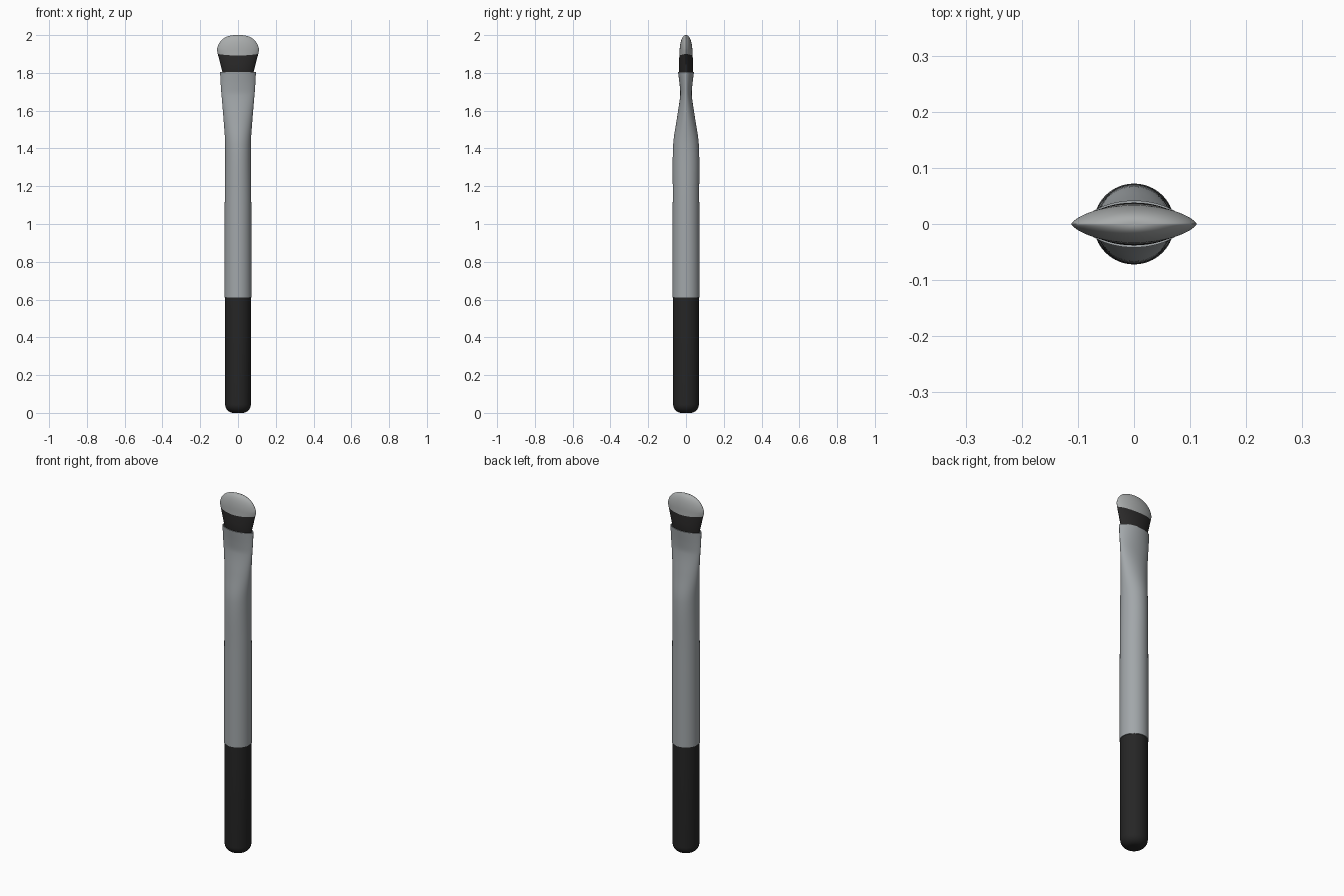
import bpy, bmesh, math

if "Cube" in bpy.data.objects:
    bpy.data.objects.remove(bpy.data.objects["Cube"])

SIDES = 64


def material(name, rgb):
    m = bpy.data.materials.new(name)
    m.diffuse_color = (*rgb, 1)
    m.use_nodes = True
    m.node_tree.nodes["Principled BSDF"].inputs["Base Color"].default_value = m.diffuse_color
    return m


black = material("handle black", (0.019, 0.019, 0.019))
metal = material("satin metal", (0.36, 0.385, 0.40))
dark_hair = material("dark bristle", (0.023, 0.022, 0.022))
pale_hair = material("pale bristle", (0.40, 0.415, 0.415))


def loft(name, sections, mats, mat_rule=lambda ring: 0, caps=True):
    """Skin rings of (z, half width, half depth, end sharpness, edge lift)."""
    bm = bmesh.new()
    rings = []
    for z, a, b, p, lift in sections:
        ring = []
        for i in range(SIDES):
            t = 2 * math.pi * i / SIDES
            c, s = math.cos(t), math.sin(t)
            y = b * math.copysign(abs(s) ** p, s)
            ring.append(bm.verts.new((a * c, y, z + lift * c * c)))
        rings.append(ring)
    for k in range(len(rings) - 1):
        for i in range(SIDES):
            j = (i + 1) % SIDES
            f = bm.faces.new((rings[k][i], rings[k][j], rings[k + 1][j], rings[k + 1][i]))
            f.material_index = mat_rule(k)
    if caps:
        bm.faces.new(rings[0][::-1])
        top = bm.faces.new(rings[-1])
        top.material_index = mat_rule(len(rings) - 2)
    bmesh.ops.recalc_face_normals(bm, faces=bm.faces)
    me = bpy.data.meshes.new(name)
    bm.to_mesh(me)
    bm.free()
    for m in mats:
        me.materials.append(m)
    ob = bpy.data.objects.new(name, me)
    bpy.context.collection.objects.link(ob)
    bpy.ops.object.select_all(action="DESELECT")
    ob.select_set(True)
    bpy.context.view_layer.objects.active = ob
    bpy.ops.object.shade_smooth_by_angle(angle=math.radians(40))
    return ob


def smooth_sections(keys, steps=6):
    """Catmull-Rom style resampling of the key sections."""
    out = []
    for k in range(len(keys) - 1):
        p0, p1, p2 = keys[max(k - 1, 0)], keys[k], keys[k + 1]
        p3 = keys[min(k + 2, len(keys) - 1)]
        h = p2[0] - p1[0]
        for n in range(steps):
            t = n / steps
            row = [p1[0] + h * t]
            for c in range(1, 5):
                m1 = (p2[c] - p0[c]) / (p2[0] - p0[0]) * h
                m2 = (p3[c] - p1[c]) / (p3[0] - p1[0]) * h
                row.append((2*t**3 - 3*t*t + 1) * p1[c] + (t**3 - 2*t*t + t) * m1
                           + (3*t*t - 2*t**3) * p2[c] + (t**3 - t*t) * m2)
            out.append(tuple(row))
    return out + [keys[-1]]


# Handle with a rounded butt end
R, fillet = 0.068, 0.045
butt = []
for i in range(9):
    t = math.pi / 2 * i / 8
    r = R - fillet + fillet * math.sin(t)
    butt.append((fillet * (1 - math.cos(t)), r, r, 1, 0))
loft("handle", butt + [(0.64, R, R, 1, 0)], [black])

# Metal ferrule: round tube pinched to a flat lens-shaped mouth, with inner lips
tube = smooth_sections([
    (0.61, 0.072, 0.072, 1, 0),
    (1.15, 0.070, 0.070, 1, 0),
    (1.42, 0.068, 0.068, 1, 0),
    (1.56, 0.077, 0.048, 1.05, 0),
    (1.68, 0.087, 0.031, 1.15, 0),
    (1.73, 0.091, 0.033, 1.25, 0),
    (1.805, 0.095, 0.042, 1.35, 0),
])
loft("ferrule", [(0.61, 0.067, 0.067, 1, 0)] + tube
     + [(1.805, 0.091, 0.038, 1.35, 0), (1.77, 0.086, 0.030, 1.3, 0)], [metal])

# Bristle head: dark flared base, pale rounded tip
base = [
    (1.775, 0.076, 0.030, 1.3, 0),
    (1.805, 0.083, 0.037, 1.35, 0),
    (1.85, 0.095, 0.038, 1.35, 0.004),
    (1.892, 0.107, 0.035, 1.4, 0.008),
]
tip = []
for i in range(1, 17):
    t = math.pi / 2 * i / 16
    w = 0.112 * max(math.cos(t), 0.02) ** 0.82
    d = 0.034 * max(math.cos(t), 0.02) ** 0.85
    tip.append((1.908 + 0.092 * math.sin(t), w, d, 1.4, 0.004 * math.cos(t)))
loft("bristle_head", base + tip, [dark_hair, pale_hair], lambda k: 0 if k < 3 else 1)
